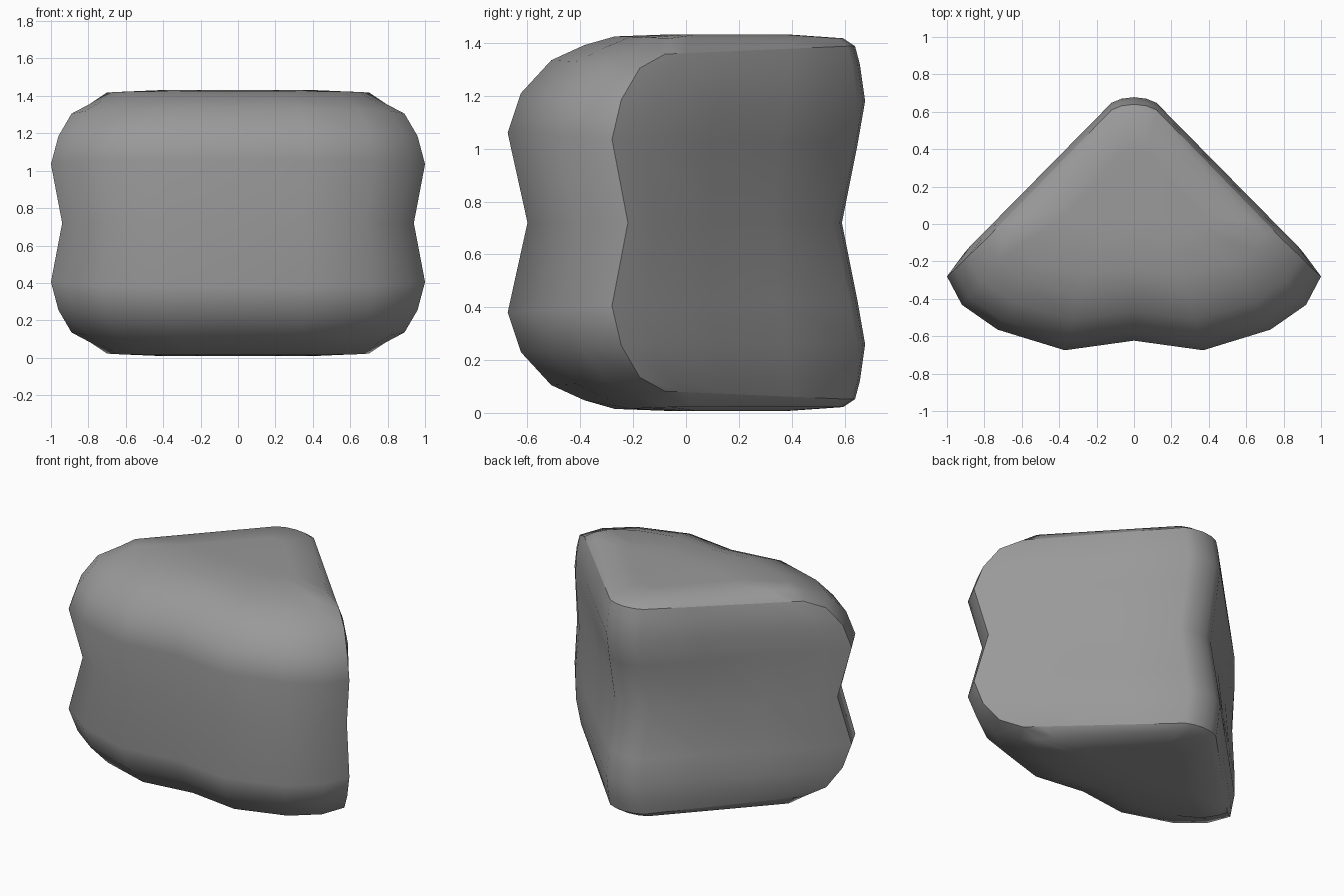
import bpy, bmesh

if "Cube" in bpy.data.objects:
    bpy.data.objects.remove(bpy.data.objects["Cube"])

MID = 0.72
# level: corner x, corner y, apex y, front y, corner z, apex z, front z (heights above the waist), side bulge
LEVELS = [
    (0.94, -0.22, 0.59, -0.60, 0.0, 0.0, 0.0, 0.6),
    (1.00, -0.28, 0.65, -0.675, 0.315, 0.30, 0.34, 0.8),
    (0.96, -0.245, 0.678, -0.625, 0.465, 0.46, 0.49, 1.0),
    (0.89, -0.175, 0.658, -0.51, 0.585, 0.60, 0.615, 0.5),
    (0.79, -0.08, 0.64, -0.385, 0.638, 0.668, 0.672, 0.0),
    (0.70, -0.06, 0.595, -0.27, 0.698, 0.698, 0.705, 0.0),
]
SIDE = [(0.3, 0.006), (0.6, 0.012), (0.88, 0.018)]          # position, outward bulge
FRONT = [(0.92, 0.385), (0.73, 0.72), (0.37, 1.0), (0.0, 0.87)]
CORNER = 3 + len(SIDE)


def half_ring(level):
    """Right half of one plan outline, from back apex to front centre."""
    cx, cy, ay, fy, cz, az, fz, puff = level
    pts = [(0, ay, az), (0.065, ay - 0.008, az), (0.12, ay - 0.03, az)]
    ax, ay2 = pts[-1][0], pts[-1][1]
    for t, bulge in SIDE:
        b = bulge * puff
        pts.append((ax + (cx - ax) * t + b, ay2 + (cy - ay2) * t + b, az + (cz - az) * t))
    pts.append((cx, cy, cz))
    for fx, f in FRONT:
        pts.append((cx * fx, cy + (fy - cy) * f, cz + (fz - cz) * min(1, f * 1.15)))
    return pts


def full_ring(level, sign):
    half = half_ring(level)
    pts = half + [(-x, y, z) for x, y, z in reversed(half[1:-1])]
    return [(x, y, MID + sign * z) for x, y, z in pts]


bm = bmesh.new()
top = len(LEVELS) - 1
order = [(i, -1) for i in range(top, 0, -1)] + [(i, 1) for i in range(top + 1)]
rings = [[bm.verts.new(p) for p in full_ring(LEVELS[i], s)] for i, s in order]
n = len(rings[0])


def bridge(a, b):
    for k in range(n):
        bm.faces.new((a[k], a[(k + 1) % n], b[(k + 1) % n], b[k]))


# Puffed walls
for a, b in zip(rings, rings[1:]):
    bridge(a, b)

# Slightly domed top and bottom
for ring, sign in ((rings[-1], 1), (rings[0], -1)):
    inner = [bm.verts.new((v.co.x * 0.55, 0.15 + (v.co.y - 0.15) * 0.55, MID + sign * 0.712)) for v in ring]
    bridge(ring, inner)
    bm.faces.new(inner)

# Seams around the two flat back sides
seams = []
for col in (CORNER, n - CORNER):
    for r in range(1, len(rings) - 2):
        seams.append((rings[r][col], rings[r + 1][col]))
for r in (1, len(rings) - 2):
    for k in range(-CORNER, CORNER):
        seams.append((rings[r][k % n], rings[r][(k + 1) % n]))

bmesh.ops.recalc_face_normals(bm, faces=bm.faces)
for f in bm.faces:
    f.smooth = True
for a, b in seams:
    e = bm.edges.get((a, b))
    if e:
        e.smooth = False

mesh = bpy.data.meshes.new("corner_cushion")
bm.to_mesh(mesh)
bm.free()
bpy.context.collection.objects.link(bpy.data.objects.new("corner_cushion", mesh))

# Dark grey fabric
fabric = bpy.data.materials.new("dark_grey_fabric")
fabric.diffuse_color = (0.32, 0.32, 0.32, 1)
fabric.use_nodes = True
fabric.node_tree.nodes["Principled BSDF"].inputs["Base Color"].default_value = fabric.diffuse_color
mesh.materials.append(fabric)
